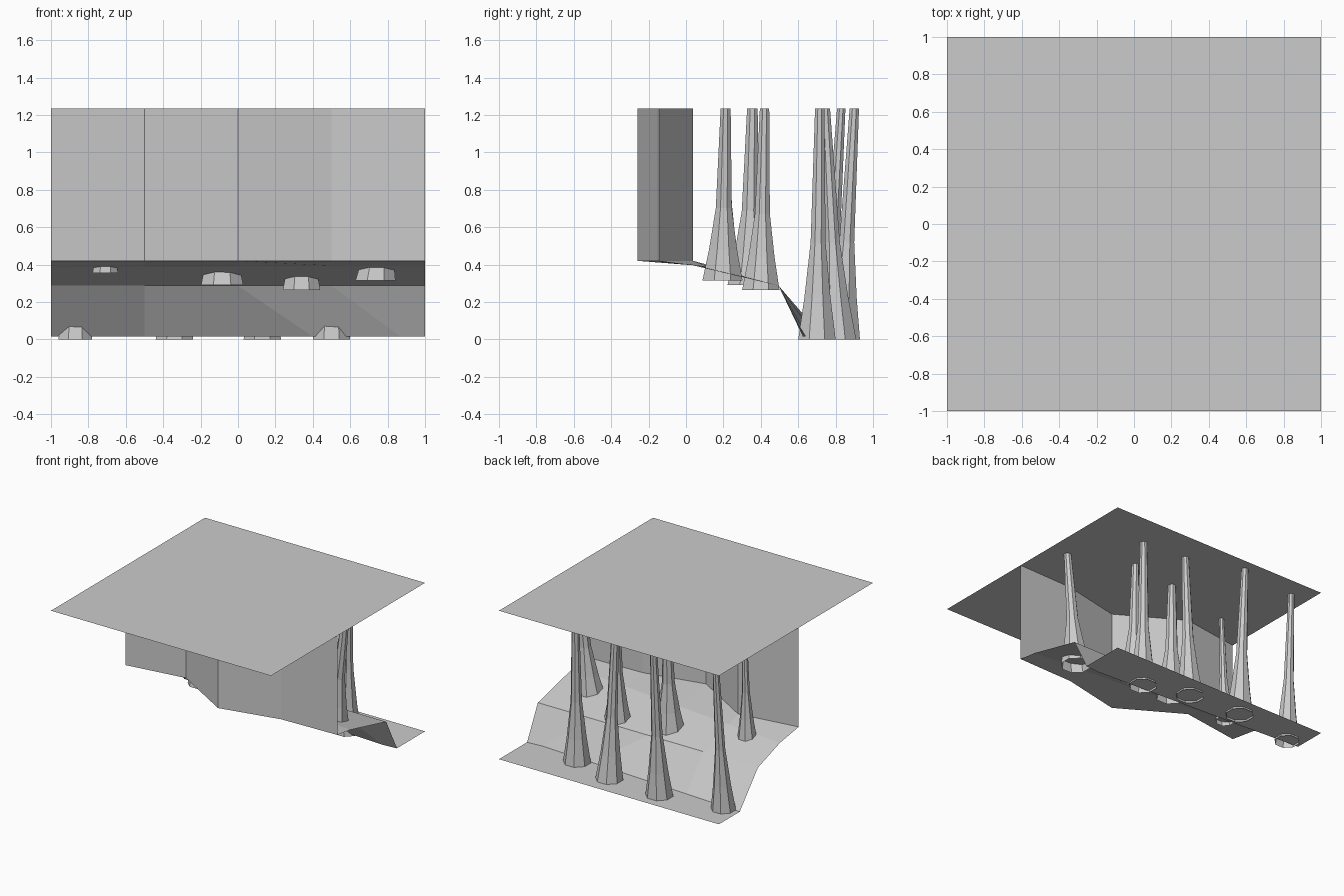
import bpy, math

if "Cube" in bpy.data.objects:
    bpy.data.objects.remove(bpy.data.objects["Cube"])

TOP = 1.235                      # ceiling height
LOW = 0.015                      # lowest floor level


def make_mesh(name, verts, faces):
    mesh = bpy.data.meshes.new(name)
    mesh.from_pydata(verts, [], faces)
    mesh.update()
    obj = bpy.data.objects.new(name, mesh)
    bpy.context.collection.objects.link(obj)
    return obj


def loft(name, rows, closed=False):
    """Quad strips between consecutive rows of points."""
    n = len(rows[0])
    verts = [p for row in rows for p in row]
    faces = []
    for r in range(len(rows) - 1):
        for i in range(n if closed else n - 1):
            j = (i + 1) % n
            faces.append((r * n + i, r * n + j, (r + 1) * n + j, (r + 1) * n + i))
    return make_mesh(name, verts, faces)


# flat ceiling
make_mesh("ceiling", [(-1, -1, TOP), (1, -1, TOP), (1, 1, TOP), (-1, 1, TOP)], [(0, 1, 2, 3)])

# zigzag back wall hanging from the ceiling
xs = (-1, -0.5, 0, 0.5, 1)
wall_y = (-0.035, 0.037, -0.26, -0.152, -0.138)
wall_bottom = [(x, y, 0.42) for x, y in zip(xs, wall_y)]
wall_top = [(x, y, TOP) for x, y in zip(xs, wall_y)]
loft("cave_wall", [wall_top, wall_bottom])

# sloping floor: upper ledge, drop, and low strip at the back
floor_rows = [
    wall_bottom,
    [(x, 0.12 - 0.09 * x, 0.39 + 0.008 * x) for x in xs],
    [(x, 0.495, 0.287) for x in xs],
    list(zip((-1, -0.5, 0.4, 0.87, 1), (0.73, 0.70, 0.65, 0.625, 0.635), (LOW,) * 5)),
    list(zip((-1, -0.5, 0.4, 0.87, 1), (1,) * 5, (LOW,) * 5)),
]
loft("cave_floor", floor_rows)

# flared eight-sided columns: base x, y, z, half width, top x, y
columns = [
    (-0.87, 0.755, 0, 0.09, -0.85, 0.83),
    (-0.34, 0.83, 0, 0.10, -0.335, 0.90),
    (0.13, 0.81, 0, 0.10, 0.12, 0.745),
    (0.50, 0.70, 0, 0.10, 0.505, 0.715),
    (-0.71, 0.22, 0.355, 0.068, -0.68, 0.215),
    (-0.085, 0.335, 0.29, 0.113, -0.075, 0.355),
    (0.34, 0.40, 0.263, 0.10, 0.34, 0.42),
    (0.735, 0.195, 0.315, 0.107, 0.83, 0.212),
]
profile = ((0, 1), (0.18, 0.70), (0.42, 0.40), (1, 0.25))   # height, width
for k, (bx, by, bz, w, tx, ty) in enumerate(columns):
    rings = []
    for t, s in profile:
        cx, cy, cz = bx + (tx - bx) * t, by + (ty - by) * t, bz + (TOP - bz) * t
        rad = w * s / math.cos(math.pi / 8)
        rings.append([(cx + rad * math.cos((i + 0.5) * math.pi / 4),
                       cy + rad * math.sin((i + 0.5) * math.pi / 4), cz) for i in range(8)])
    loft(f"column_{k + 1}", rings, closed=True)
